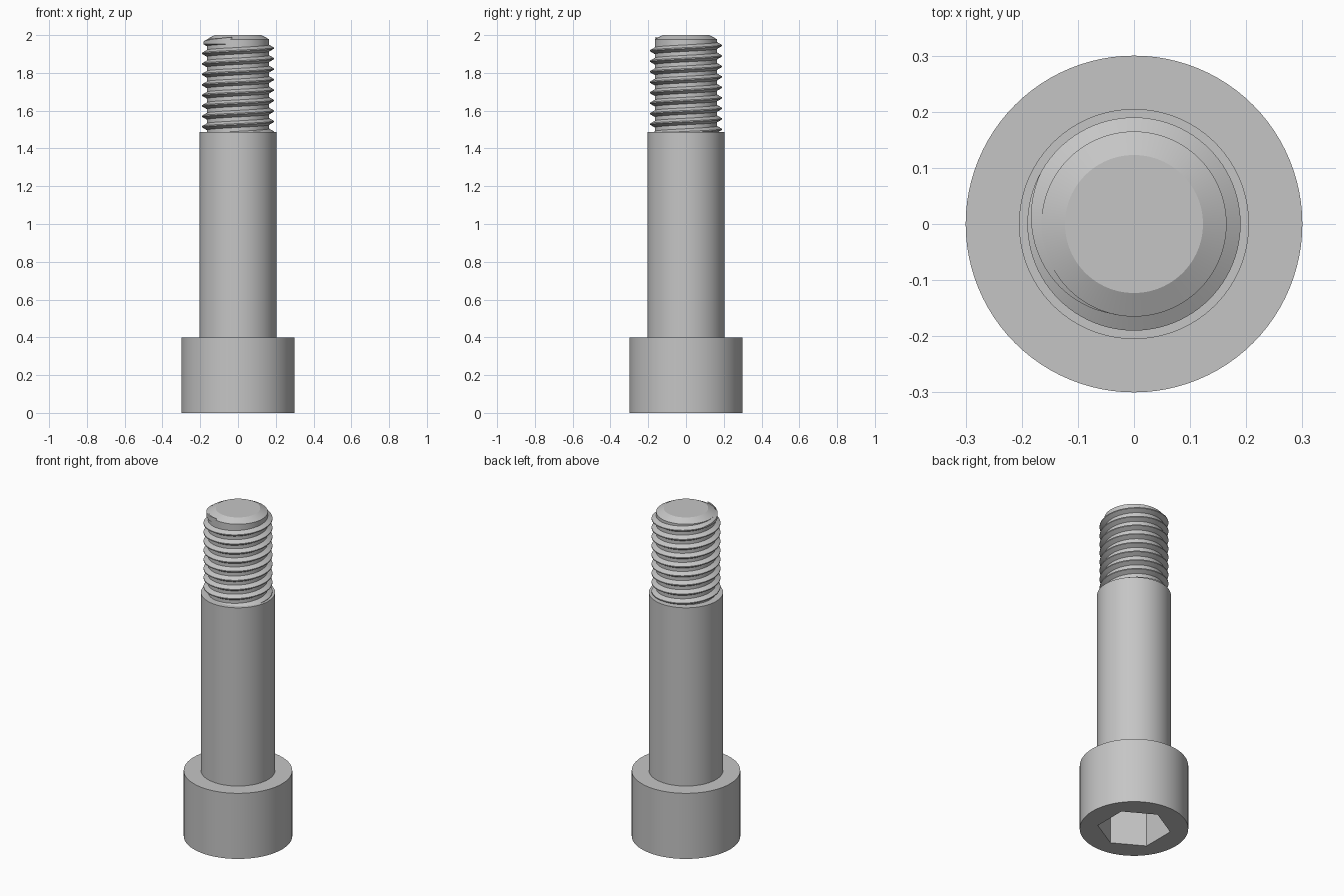
import bpy, bmesh, math

SEG = 96
ROOT, CREST, PITCH = 0.164, 0.19, 0.0555

old = bpy.data.objects.get("Cube")
if old:
    bpy.data.objects.remove(old, do_unlink=True)

steel = bpy.data.materials.new("grey steel")
grey = (0.56, 0.56, 0.56, 1)
steel.diffuse_color = grey
steel.use_nodes = True
steel.node_tree.nodes["Principled BSDF"].inputs["Base Color"].default_value = grey


def finish(bm, name):
    mesh = bpy.data.meshes.new(name)
    bm.to_mesh(mesh)
    bm.free()
    mesh.materials.append(steel)
    obj = bpy.data.objects.new(name, mesh)
    bpy.context.collection.objects.link(obj)
    return obj


def smooth(obj):
    bpy.ops.object.select_all(action='DESELECT')
    obj.select_set(True)
    bpy.context.view_layer.objects.active = obj
    bpy.ops.object.shade_smooth_by_angle(angle=math.radians(25))


def skin(bm, sections, closed=False):
    """Join neighbouring rows of points with quads."""
    rows = [[bm.verts.new(p) for p in s] for s in sections]
    pairs = list(zip(rows, rows[1:]))
    if closed:
        pairs.append((rows[-1], rows[0]))
    for a, b in pairs:
        for j in range(len(a) - 1):
            bm.faces.new((a[j], b[j], b[j + 1], a[j + 1]))
    return rows


def around(angle, profile):
    return [(r * math.cos(angle), r * math.sin(angle), z) for r, z in profile]


def lathe(name, profile, cap=False):
    bm = bmesh.new()
    rows = skin(bm, [around(math.tau * i / SEG, profile) for i in range(SEG)], True)
    if cap:
        bm.faces.new([row[-1] for row in rows])
    obj = finish(bm, name)
    smooth(obj)


def prism(name, sides, radius, low, high, turn=0):
    bm = bmesh.new()
    bmesh.ops.create_cone(bm, cap_ends=True, segments=sides,
                          radius1=radius, radius2=radius, depth=high - low)
    # place the first corner on the y axis, then turn
    first = max(bm.verts, key=lambda v: v.co.y)
    angle = math.atan2(first.co.y, first.co.x)
    for v in bm.verts:
        a = math.atan2(v.co.y, v.co.x) - angle + math.pi / 2 + turn
        v.co = (radius * math.cos(a), radius * math.sin(a), v.co.z + (low + high) / 2)
    return finish(bm, name)


# Head with a hexagonal socket sunk into its underside
head = prism("head", SEG, 0.3, 0, 0.4)
cutter = prism("socket_cutter", 6, 0.203, -0.1, 0.24)
cutter.hide_render = True
cut = head.modifiers.new("socket", 'BOOLEAN')
cut.object = cutter
cut.operation = 'DIFFERENCE'
cut.solver = 'EXACT'
bpy.context.view_layer.objects.active = head
bpy.ops.object.modifier_apply(modifier=cut.name)
bpy.data.objects.remove(cutter, do_unlink=True)
smooth(head)

# Plain shoulder and the chamfered core of the threaded end
lathe("shoulder", [(0.205, 0.4), (0.205, 1.487), (0.16, 1.487)])
lathe("thread_core", [(0.165, 1.487), (0.165, 1.978), (0.123, 2)], cap=True)

# Helical thread: right-handed, starts inside the shoulder, fades out at the tip
bm = bmesh.new()
start, end, fade = -8.75, 0.72, 0.3
steps = int((end - start) * SEG)
flank = (CREST - ROOT) * math.tan(math.radians(30))
sections = []
for i in range(steps + 1):
    turn = start + i / SEG
    left = min(1, max(0, (end - turn) / fade))
    mid = 1.945 + PITCH * (turn - 0.25)
    top = ROOT + (CREST - ROOT) * left
    half = 0.003 + flank * (1 - left)
    base = 0.003 + flank
    profile = [(ROOT, mid - base), (top, mid - half), (top, mid + half), (ROOT, mid + base)]
    sections.append(around(math.tau * turn, profile))
skin(bm, sections)
smooth(finish(bm, "thread"))
